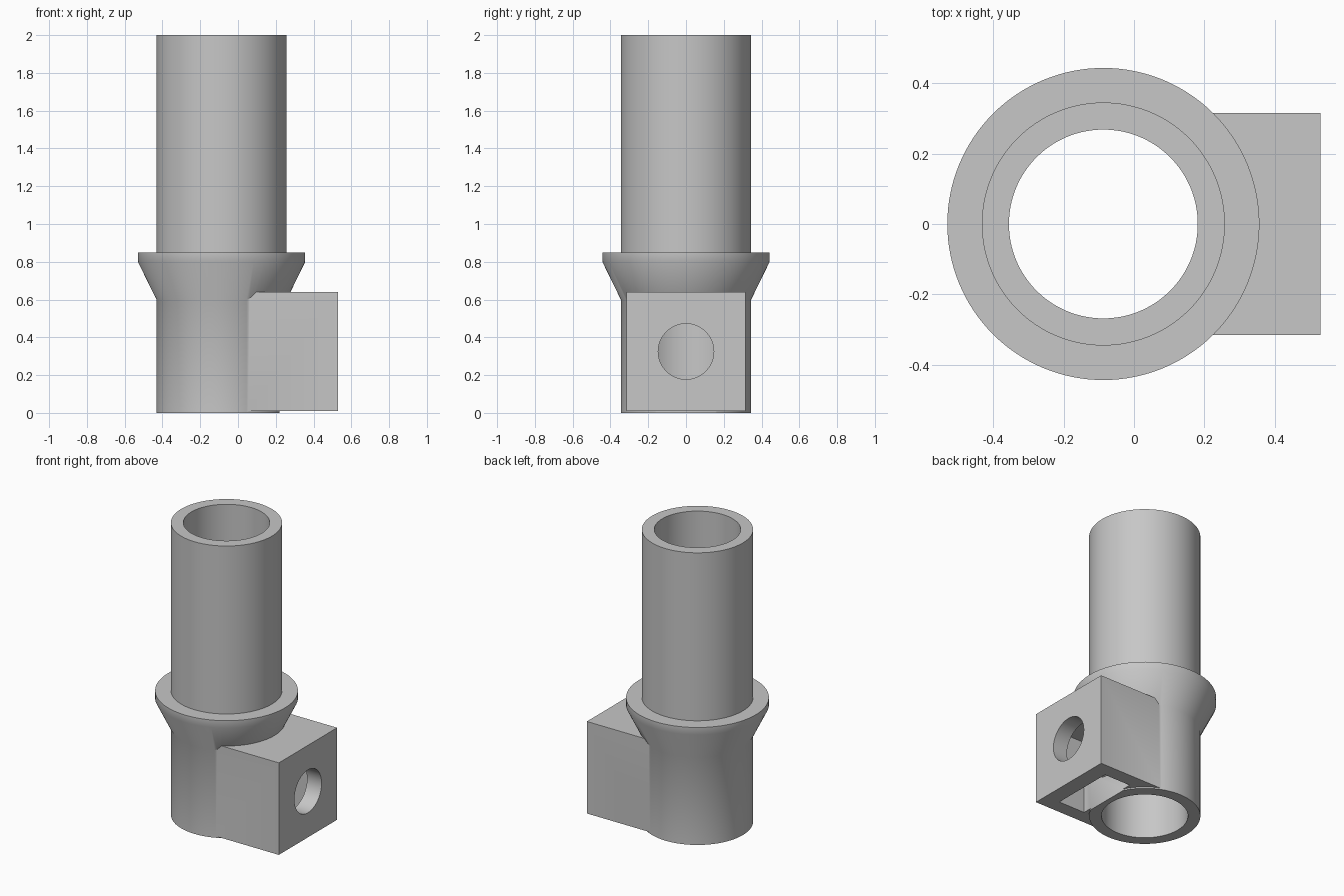
import bpy, bmesh, math
from mathutils import Matrix, Vector

AXIS_X = -0.087      # tube axis
SIDES = 128

cube = bpy.data.objects.get("Cube")
if cube:
    bpy.data.objects.remove(cube, do_unlink=True)

grey = bpy.data.materials.new("plain grey")
grey.use_nodes = True
colour = (0.57, 0.57, 0.57, 1)
grey.diffuse_color = colour
grey.node_tree.nodes["Principled BSDF"].inputs["Base Color"].default_value = colour


def to_object(name, bm):
    bmesh.ops.recalc_face_normals(bm, faces=bm.faces[:])
    mesh = bpy.data.meshes.new(name)
    bm.to_mesh(mesh)
    bm.free()
    mesh.materials.append(grey)
    obj = bpy.data.objects.new(name, mesh)
    bpy.context.collection.objects.link(obj)
    return obj


def lathe(name, profile):
    """Solid of revolution with flat caps, from (radius, z) points."""
    bm = bmesh.new()
    rings = []
    for r, z in profile:
        rings.append([bm.verts.new((AXIS_X + r * math.cos(t), r * math.sin(t), z))
                      for t in (2 * math.pi * i / SIDES for i in range(SIDES))])
    for low, high in zip(rings, rings[1:]):
        for i in range(SIDES):
            j = (i + 1) % SIDES
            bm.faces.new((low[i], low[j], high[j], high[i]))
    bm.faces.new(rings[0])
    bm.faces.new(rings[-1])
    return to_object(name, bm)


def box(name, low, high):
    low, high = Vector(low), Vector(high)
    bm = bmesh.new()
    bmesh.ops.create_cube(bm, size=1, matrix=Matrix.Translation((low + high) / 2)
                          @ Matrix.Diagonal((high - low).to_4d()))
    return to_object(name, bm)


def rod_x(name, radius, x0, x1, z):
    bm = bmesh.new()
    bmesh.ops.create_cone(bm, cap_ends=True, segments=64, radius1=radius, radius2=radius,
                          depth=x1 - x0, matrix=Matrix.Translation(((x0 + x1) / 2, 0, z))
                          @ Matrix.Rotation(math.pi / 2, 4, 'Y'))
    return to_object(name, bm)


def combine(target, tool, operation):
    """Apply a boolean and discard the tool body."""
    tool.hide_render = True
    mod = target.modifiers.new(operation.lower(), 'BOOLEAN')
    mod.operation, mod.solver, mod.object = operation, 'EXACT', tool
    bpy.ops.object.select_all(action='DESELECT')
    bpy.context.view_layer.objects.active = target
    target.select_set(True)
    bpy.ops.object.modifier_apply(modifier=mod.name)
    bpy.data.objects.remove(tool, do_unlink=True)


# Tube with a flared collar
body = lathe("flanged_tube", [(0.345, 0), (0.345, 0.6), (0.443, 0.8),
                              (0.443, 0.85), (0.345, 0.85), (0.345, 2)])

# Clamp block on the side
combine(body, box("clamp_block", (-0.05, -0.315, 0.01), (0.53, 0.315, 0.64)), 'UNION')

# Bore, nut slot open at the bottom, and screw hole into the bore
combine(body, lathe("bore_cutter", [(0.268, -0.1), (0.268, 2.1)]), 'DIFFERENCE')
combine(body, box("nut_slot_cutter", (0.22, -0.22, -0.1), (0.42, 0.22, 0.51)), 'DIFFERENCE')
combine(body, rod_x("screw_hole_cutter", 0.147, AXIS_X, 0.6, 0.325), 'DIFFERENCE')

# Smooth curved walls, crisp edges
bpy.ops.object.shade_smooth_by_angle(angle=math.radians(30))
